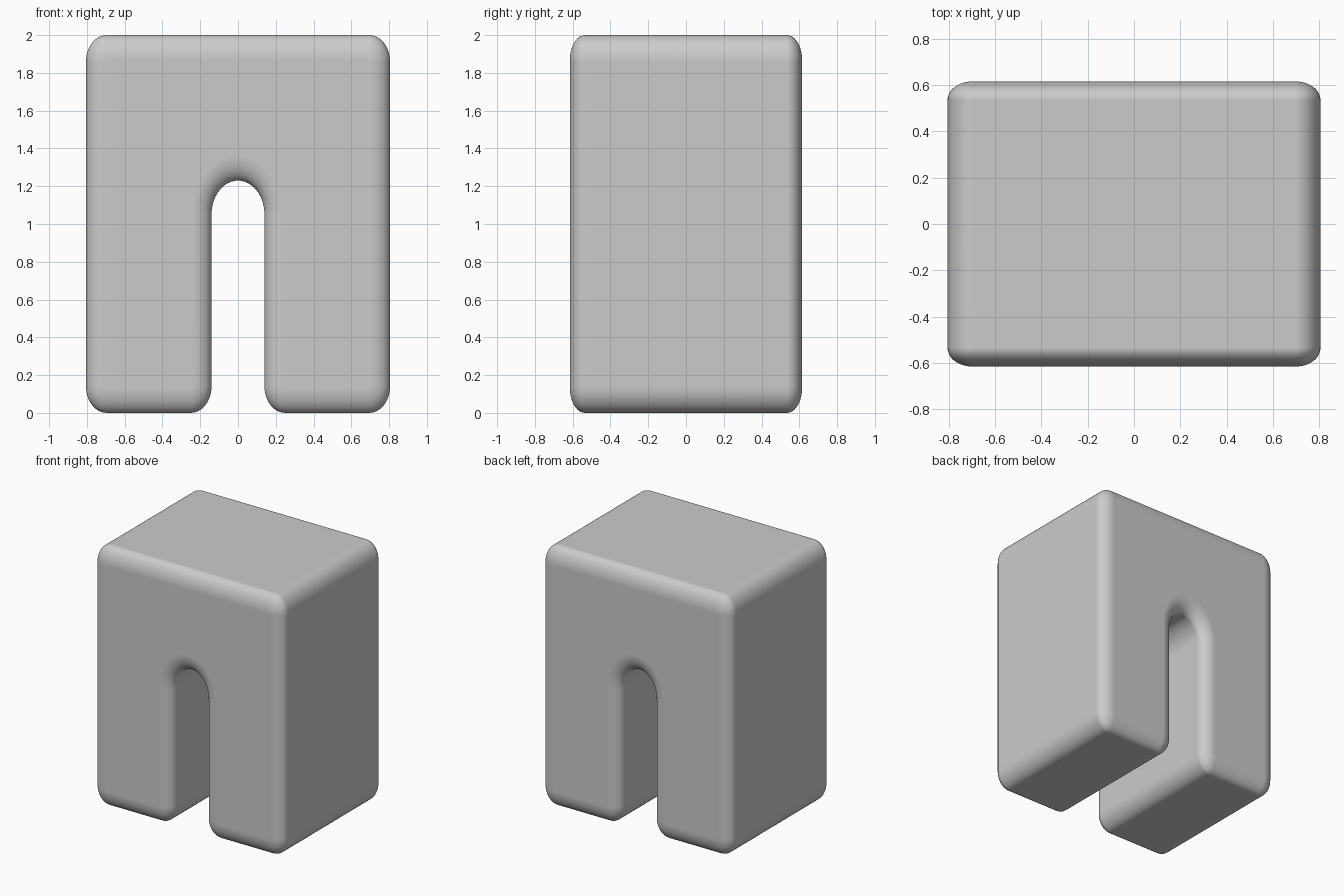
import bpy, bmesh
from math import sin, cos, radians, pi

if "Cube" in bpy.data.objects:
    bpy.data.objects.remove(bpy.data.objects["Cube"])

HALF_W, HALF_D, HEIGHT = 0.805, 0.615, 2.0
SLOT, ARCH_TOP = 0.14, 1.23
R, EDGE, DEPTH = 0.11, 0.105, 0.08      # corner radius, edge rounding in x and y
STRETCH = 1.28                          # roundings are taller than wide
STEPS = 10


def arc(cx, cz, r, a0, a1, n=STEPS):
    """Points on an upright elliptical arc."""
    return [(cx + r * cos(radians(a0 + (a1 - a0) * i / n)),
             cz + r * STRETCH * sin(radians(a0 + (a1 - a0) * i / n)))
            for i in range(n + 1)]


def outline(t):
    """Front outline of the two-legged block, shrunk inward by t."""
    r, rz = R - t, R * STRETCH
    out_x, in_x = HALF_W - R, SLOT + R
    pts = arc(out_x, rz, r, -90, 0)
    pts += arc(out_x, HEIGHT - rz, r, 0, 90)
    pts += arc(-out_x, HEIGHT - rz, r, 90, 180)
    pts += arc(-out_x, rz, r, 180, 270)
    pts += arc(-in_x, rz, r, -90, 0)
    pts += arc(0, ARCH_TOP - SLOT * STRETCH, SLOT + t, 180, 0, 24)
    pts += arc(in_x, rz, r, 180, 270)
    return pts


# Cross-sections from front to back, with rounded front and back edges
half = [(EDGE * (1 - cos(a)), HALF_D - DEPTH + DEPTH * sin(a))
        for a in (i * pi / 2 / STEPS for i in range(STEPS + 1))]
sections = [(t, -y) for t, y in reversed(half)] + half

bm = bmesh.new()
rings = [[bm.verts.new((x, y, z)) for x, z in outline(t)] for t, y in sections]
for a, b in zip(rings, rings[1:]):
    for i in range(len(a)):
        j = (i + 1) % len(a)
        bm.faces.new((a[i], a[j], b[j], b[i]))
bm.faces.new(rings[0])
bm.faces.new(rings[-1][::-1])
bmesh.ops.recalc_face_normals(bm, faces=bm.faces)

mesh = bpy.data.meshes.new("legs_block")
bm.to_mesh(mesh)
bm.free()
block = bpy.data.objects.new("legs_block", mesh)
bpy.context.collection.objects.link(block)

# Smooth shading, with normals following the large flat sides
bpy.context.view_layer.objects.active = block
block.select_set(True)
bpy.ops.object.shade_smooth_by_angle(angle=radians(40))
block.modifiers.new("flat_normals", 'WEIGHTED_NORMAL').keep_sharp = True
